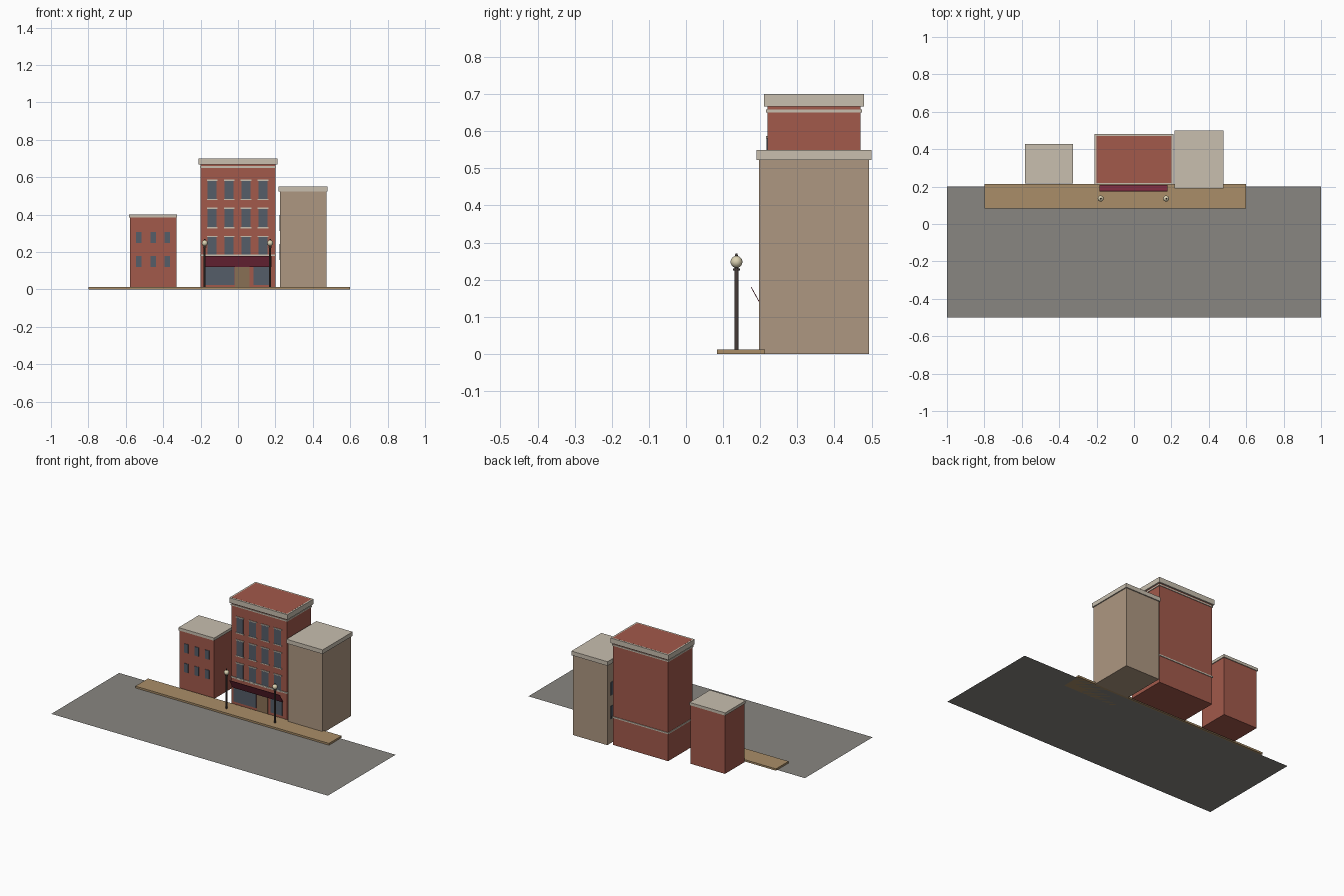
import bpy, bmesh, math
from mathutils import Matrix, Vector

if "Cube" in bpy.data.objects:
    bpy.data.objects.remove(bpy.data.objects["Cube"])


def material(name, r, g, b):
    m = bpy.data.materials.new(name)
    m.diffuse_color = (r, g, b, 1)
    m.use_nodes = True
    m.node_tree.nodes["Principled BSDF"].inputs["Base Color"].default_value = m.diffuse_color
    return m


BRICK = material("brick", 0.36, 0.10, 0.07)
TAN = material("tan_wall", 0.42, 0.31, 0.22)
STONE = material("stone", 0.58, 0.52, 0.43)
GLASS = material("glass", 0.09, 0.11, 0.14)
PAVING = material("paving", 0.40, 0.27, 0.14)
ROAD = material("asphalt", 0.25, 0.24, 0.22)
CLOTH = material("awning_cloth", 0.24, 0.03, 0.06)
WOOD = material("door_wood", 0.25, 0.16, 0.09)
IRON = material("iron", 0.06, 0.045, 0.04)
GLOBE = material("lamp_globe", 0.72, 0.65, 0.45)


def finish(name, bm, mat):
    me = bpy.data.meshes.new(name)
    bm.to_mesh(me)
    bm.free()
    me.materials.append(mat)
    ob = bpy.data.objects.new(name, me)
    bpy.context.collection.objects.link(ob)
    return ob


def add_box(bm, x, y, z):
    """Add a box given its (min, max) range on each axis."""
    size = [b - a for a, b in (x, y, z)]
    mid = [(a + b) / 2 for a, b in (x, y, z)]
    bmesh.ops.create_cube(bm, size=1, matrix=Matrix.Translation(mid) @ Matrix.Diagonal((*size, 1)))


def boxes(name, mat, *ranges):
    bm = bmesh.new()
    for r in ranges:
        add_box(bm, *r)
    return finish(name, bm, mat)


def ring(x, y, z, out):
    """Footprint enlarged by an overhang."""
    return (x[0] - out, x[1] + out), (y[0] - out, y[1] + out), z


def windows(name, xs, zs, w, h, wall, trim=False):
    """Grid of panes on a wall facing -y, with optional sills and lintels."""
    panes, trims = [], []
    for x in xs:
        for z in zs:
            panes.append(((x - w / 2, x + w / 2), (wall - 0.003, wall + 0.002), (z - h / 2, z + h / 2)))
            for edge in (z - h / 2 - 0.003, z + h / 2 + 0.003):
                trims.append(((x - w / 2 - 0.005, x + w / 2 + 0.005), (wall - 0.005, wall + 0.002),
                              (edge - 0.003, edge + 0.003)))
    obs = [boxes(name + "_panes", GLASS, *panes)]
    if trim:
        obs.append(boxes(name + "_sills_and_lintels", STONE, *trims))
    return obs


# street
bm = bmesh.new()
bmesh.ops.create_grid(bm, x_segments=1, y_segments=1, size=1,
                      matrix=Matrix.Translation((0, -0.15, 0)) @ Matrix.Diagonal((1, 0.35, 1, 1)))
finish("road", bm, ROAD)
boxes("sidewalk", PAVING, ((-0.8, 0.6), (0.083, 0.213), (0, 0.012)))

# main building
mx, my = (-0.2, 0.2), (0.22, 0.47)
boxes("main_building", BRICK, (mx, my, (0, 0.7003)))
boxes("main_cornice", STONE, ring(mx, my, (0.667, 0.7), 0.01))
boxes("main_ledges", STONE, ring(mx, my, (0.65, 0.659), 0.004), ring(mx, my, (0.178, 0.187), 0.004))
windows("main_windows", (-0.138, -0.047, 0.043, 0.134), (0.232, 0.382, 0.532), 0.048, 0.098, my[0], True)

# shop front
boxes("shop_windows", GLASS, ((-0.183, -0.02), (0.217, 0.222), (0.025, 0.12)),
      ((0.083, 0.167), (0.217, 0.222), (0.025, 0.12)))
boxes("shop_door", WOOD, ((-0.015, 0.062), (0.216, 0.222), (0.005, 0.125)))
awning = boxes("awning", CLOTH, ((-0.185, 0.18), (-0.001, 0.001), (-0.034, 0.034)))
awning.location = (0, 0.192, 0.15)
awning.rotation_euler.x = math.radians(29)

# left building
lx, ly = (-0.578, -0.33), (0.222, 0.423)
boxes("left_building", BRICK, (lx, ly, (0, 0.399)))
boxes("left_cornice", STONE, ring(lx, ly, (0.384, 0.402), 0.005))
windows("left_windows", (-0.53, -0.454, -0.378), (0.15, 0.278), 0.03, 0.058, ly[0])

# right building, its windows facing the main building
rx, ry = (0.224, 0.472), (0.197, 0.493)
boxes("right_building", TAN, (rx, ry, (0, 0.547)))
boxes("right_cornice", STONE, ring(rx, ry, (0.523, 0.55), 0.007))
for ob in windows("right_windows", (-0.09, 0, 0.09), (0.2, 0.355), 0.045, 0.085, 0):
    ob.location = (rx[0], sum(ry) / 2, 0)
    ob.rotation_euler.z = math.radians(-90)


# street lamps
def lathe(name, mat, profile, x, y, steps=16):
    bm = bmesh.new()
    vs = [bm.verts.new((r, 0, z)) for r, z in profile]
    es = [bm.edges.new(p) for p in zip(vs, vs[1:])]
    bmesh.ops.spin(bm, geom=vs + es, axis=(0, 0, 1), cent=(0, 0, 0), angle=math.tau, steps=steps)
    bmesh.ops.remove_doubles(bm, verts=bm.verts, dist=1e-5)
    bmesh.ops.recalc_face_normals(bm, faces=bm.faces)
    ob = finish(name, bm, mat)
    ob.location = (x, y, 0)


POLE = [(0, 0.01), (0.0055, 0.01), (0.0055, 0.225), (0.009, 0.225), (0.009, 0.23),
        (0.005, 0.23), (0.005, 0.236), (0, 0.236)]
FINIAL = [(0, 0.262), (0.004, 0.262), (0.003, 0.271), (0, 0.271)]
for side, x in (("left", -0.178), ("right", 0.172)):
    lathe(side + "_lamp_post", IRON, POLE, x, 0.136)
    lathe(side + "_lamp_finial", IRON, FINIAL, x, 0.136)
    bm = bmesh.new()
    bmesh.ops.create_uvsphere(bm, u_segments=20, v_segments=12, radius=0.016)
    for f in bm.faces:
        f.smooth = True
    finish(side + "_lamp_globe", bm, GLOBE).location = (x, 0.136, 0.248)
